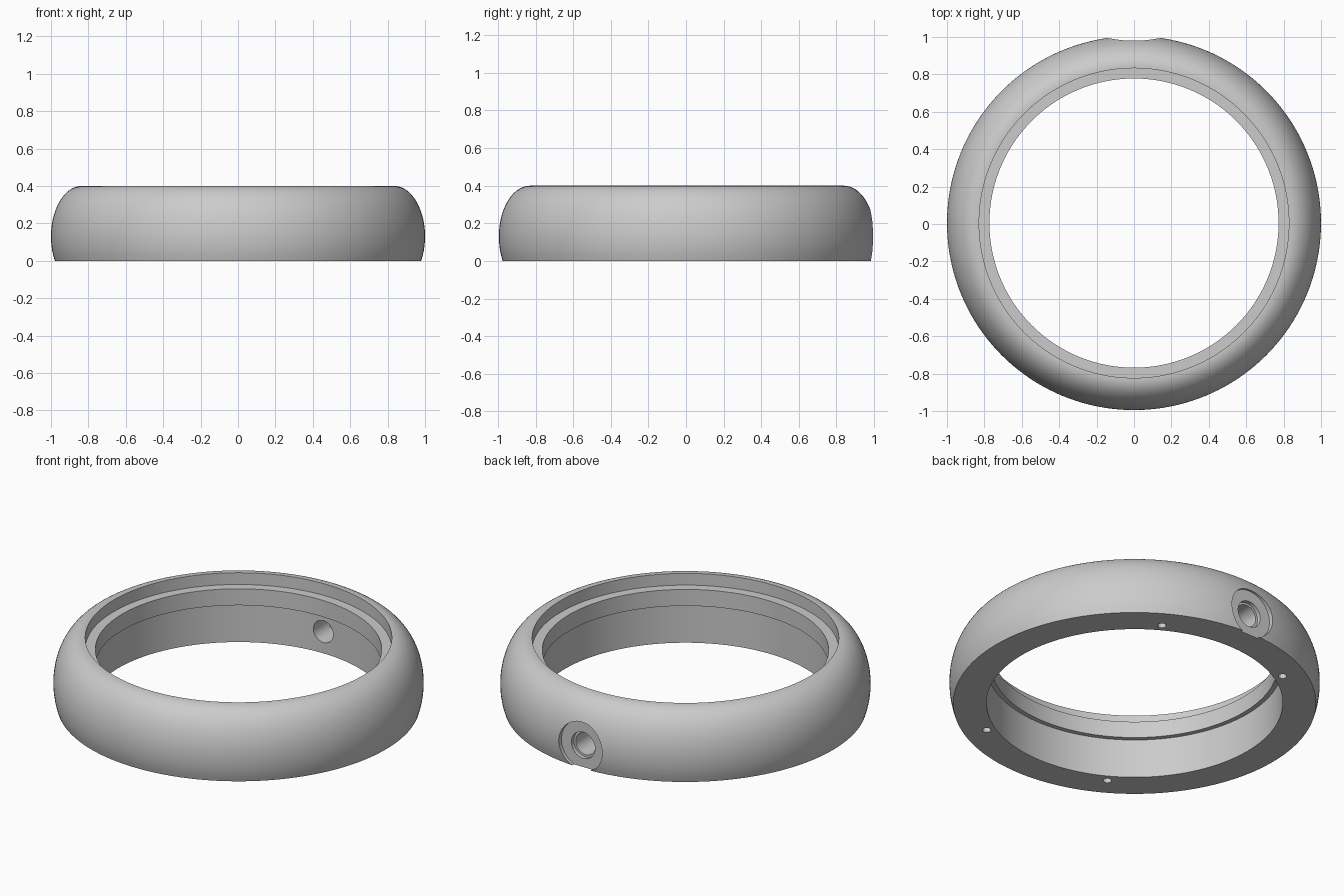
import bpy
import bmesh
from math import cos, sin, pi, radians, sqrt
from mathutils import Matrix

cube = bpy.data.objects.get("Cube")
if cube:
    bpy.data.objects.remove(cube, do_unlink=True)

SHIFT = 0.005      # ring axis offset that keeps the notched ring centred
PORT_Z = 0.13      # height of the widest girth and of the side port

grey = bpy.data.materials.new("plain grey")
grey.use_nodes = True
grey.diffuse_color = (0.6, 0.6, 0.6, 1)
grey.node_tree.nodes["Principled BSDF"].inputs["Base Color"].default_value = (0.6, 0.6, 0.6, 1)


def lathe(name, profile, steps, matrix):
    """Turn a closed (radius, height) profile around z, then place it."""
    bm = bmesh.new()
    rings = []
    for i in range(steps):
        a = 2 * pi * i / steps
        rings.append([bm.verts.new((r * cos(a), r * sin(a), z)) for r, z in profile])
    n = len(profile)
    for i in range(steps):
        a, b = rings[i], rings[(i + 1) % steps]
        for j in range(n):
            k = (j + 1) % n
            if profile[j][0] or profile[k][0]:
                bm.faces.new((a[j], b[j], b[k], a[k]))
    bmesh.ops.remove_doubles(bm, verts=bm.verts, dist=1e-5)
    bmesh.ops.recalc_face_normals(bm, faces=bm.faces)
    bm.transform(matrix)
    mesh = bpy.data.meshes.new(name)
    bm.to_mesh(mesh)
    bm.free()
    mesh.materials.append(grey)
    obj = bpy.data.objects.new(name, mesh)
    bpy.context.collection.objects.link(obj)
    return obj


# Ring body: stepped bore inside, elliptical bulge outside
centre_r, half_w, half_h = 0.835, 0.165, 0.27
start = -sin(PORT_Z / half_h)
bulge = []
for i in range(25):
    a = start + (pi / 2 - start) * i / 24
    bulge.append((centre_r + half_w * cos(a), PORT_Z + half_h * sin(a)))
bulge[0] = (centre_r + half_w * sqrt(1 - (PORT_Z / half_h) ** 2), 0)
bore = [(0.828, 0.4), (0.828, 0.33), (0.773, 0.33), (0.773, 0.232), (0.8, 0.232), (0.8, 0)]
ring = lathe("ring_body", bulge + bore, 160, Matrix.Translation((0, SHIFT, 0)))

# Side port cutter: flat spotface, shallow counterbore and through hole
port = [(0, 0.7), (0.065, 0.7), (0.065, 0.945), (0.078, 0.945), (0.078, 0.968),
        (0.143, 0.968), (0.143, 1.1), (0, 1.1)]
cutters = [lathe("port_cutter", port, 48,
                 Matrix.Translation((0, 0, PORT_Z)) @ Matrix.Rotation(-pi / 2, 4, 'X'))]

# Blind screw holes in the underside
pin = [(0, -0.1), (0.023, -0.1), (0.023, 0.15), (0, 0.15)]
for deg in (60, 120, 240, 300):
    a = radians(deg)
    spot = Matrix.Translation((0.85 * cos(a), SHIFT + 0.85 * sin(a), 0))
    cutters.append(lathe("screw_hole_cutter", pin, 24, spot))

# Cut the holes, then discard the cutters
bpy.context.view_layer.objects.active = ring
ring.select_set(True)
for cutter in cutters:
    cutter.hide_render = True
    cut = ring.modifiers.new("cut", 'BOOLEAN')
    cut.operation = 'DIFFERENCE'
    cut.solver = 'EXACT'
    cut.object = cutter
    bpy.ops.object.modifier_apply(modifier=cut.name)
    bpy.data.objects.remove(cutter, do_unlink=True)

bpy.ops.object.shade_smooth_by_angle(angle=radians(30))
